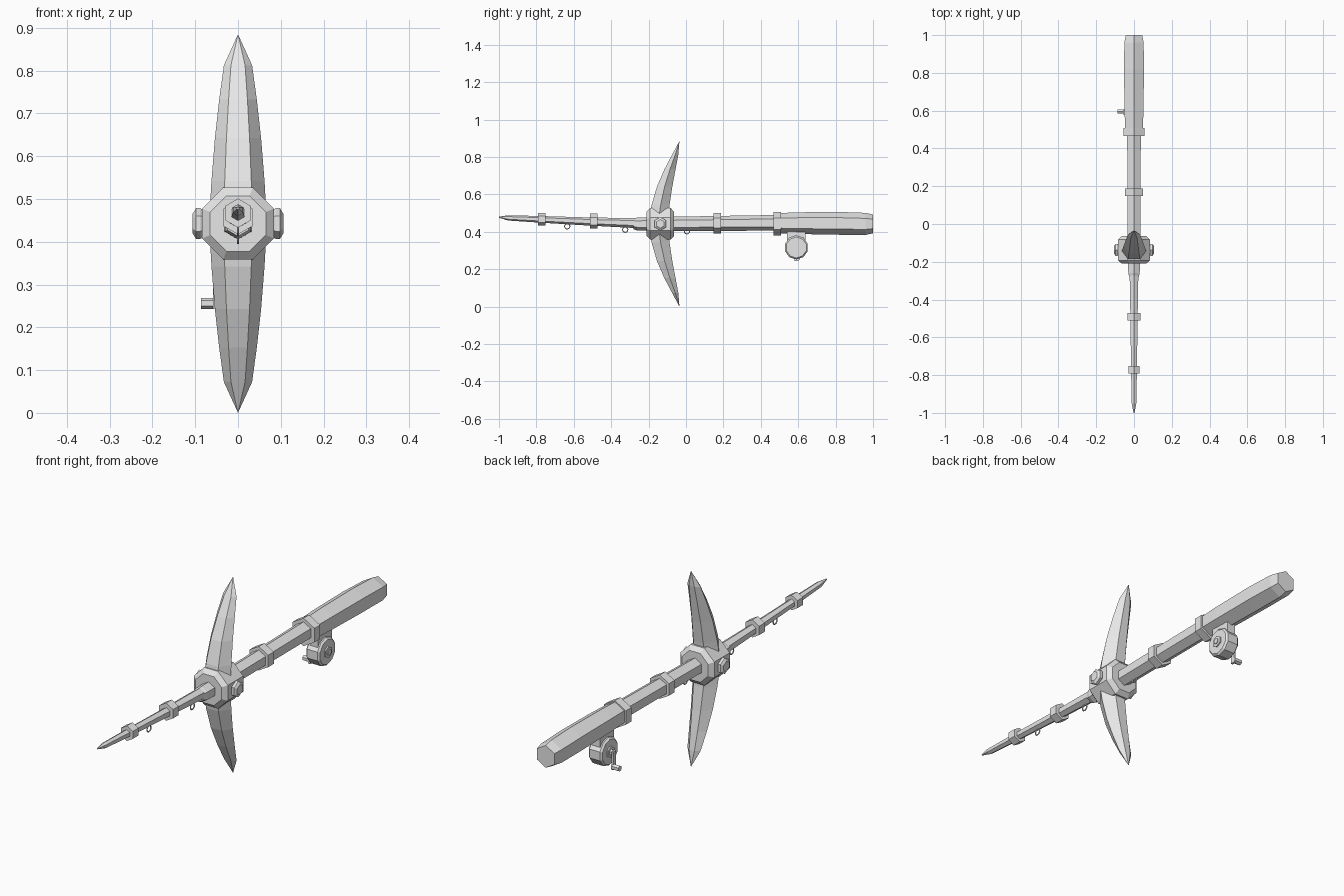
import bpy, bmesh
from math import cos, sin, pi
from mathutils import Vector

cube = bpy.data.objects.get("Cube")
if cube:
    bpy.data.objects.remove(cube, do_unlink=True)

grey = bpy.data.materials.new("plain grey")
grey.use_nodes = True
grey.diffuse_color = (0.8, 0.8, 0.8, 1)
grey.node_tree.nodes["Principled BSDF"].inputs["Base Color"].default_value = (0.8, 0.8, 0.8, 1)

MID = 0.4425          # height of the head's centre
HEAD_Y = -0.137


def loft(name, rings):
    """Skin a list of equal-length point rings and cap both ends."""
    bm = bmesh.new()
    loops = [[bm.verts.new(p) for p in ring] for ring in rings]
    n = len(loops[0])
    for a, b in zip(loops, loops[1:]):
        for i in range(n):
            j = (i + 1) % n
            bm.faces.new((a[i], a[j], b[j], b[i]))
    bm.faces.new(loops[0])
    bm.faces.new(loops[-1])
    bmesh.ops.remove_doubles(bm, verts=bm.verts, dist=0.0001)
    bmesh.ops.recalc_face_normals(bm, faces=bm.faces)
    mesh = bpy.data.meshes.new(name)
    bm.to_mesh(mesh)
    bm.free()
    mesh.materials.append(grey)
    obj = bpy.data.objects.new(name, mesh)
    bpy.context.collection.objects.link(obj)
    return obj


def bar_y(name, stations, sides=6, phase=pi / 2):
    """Faceted bar along y from (y, radius, centre height)."""
    turns = [phase + 2 * pi * i / sides for i in range(sides)]
    return loft(name, [[Vector((r * cos(t), y, z + r * sin(t))) for t in turns]
                       for y, r, z in stations])


def bar_x(name, stations, y, z, sides=6, phase=pi / 2):
    """Faceted bar along x from (x, radius)."""
    turns = [phase + 2 * pi * i / sides for i in range(sides)]
    return loft(name, [[Vector((x, y + r * cos(t), z + r * sin(t))) for t in turns]
                       for x, r in stations])


def box(name, x, y, z):
    """Box from (low, high) ranges."""
    return loft(name, [[(x[0], y[0], h), (x[1], y[0], h), (x[1], y[1], h), (x[0], y[1], h)]
                       for h in z])


# Shaft and grip
bar_y("rear_shaft", [(0.5, 0.042, 0.448), (-0.1, 0.038, 0.442), (-0.26, 0.035, 0.441),
                     (-0.28, 0.029, 0.442)])
bar_y("front_shaft", [(-0.2, 0.028, 0.444), (-0.5, 0.022, 0.454), (-0.77, 0.018, 0.466),
                      (-0.95, 0.014, 0.474), (-1.0, 0.003, 0.478)])
bar_y("grip", [(0.48, 0.053, 0.446), (0.6, 0.058, 0.446), (0.82, 0.061, 0.445),
               (0.96, 0.059, 0.442), (1.0, 0.05, 0.442)])

# Binding bands
for i, (y, r, z) in enumerate([(0.487, 0.063, 0.443), (0.168, 0.054, 0.446),
                               (-0.492, 0.040, 0.457), (-0.772, 0.034, 0.467)]):
    bar_y(f"band_{i + 1}", [(y - 0.02, r, z), (y + 0.02, r, z)])

# Octagonal head with chamfered rims
k = 1 / cos(pi / 8)
bar_y("head_block", [(HEAD_Y + d, r * k, MID) for d, r in
                     [(-0.073, 0.065), (-0.055, 0.084), (0.055, 0.084), (0.073, 0.065)]],
      sides=8, phase=pi / 8)

# Curved blades: offset from centre, front y, back y, half width
BLADE = [(0.03, -0.195, -0.095, 0.066), (0.1, -0.184, -0.088, 0.062),
         (0.2, -0.155, -0.073, 0.054), (0.29, -0.116, -0.056, 0.044),
         (0.37, -0.074, -0.041, 0.033), (0.4425, -0.035, -0.035, 0)]
for name, side in (("upper_blade", 1), ("lower_blade", -1)):
    rings = []
    for d, front, back, w in BLADE:
        z, mid = MID + side * d, (front + back) / 2
        rings.append([(-w / 2, front, z), (w / 2, front, z), (w, mid, z),
                      (w * 0.4, back, z), (-w * 0.4, back, z), (-w, mid, z)])
    loft(name, rings)

# Side bolts through the head
for name, s in (("left_bolt", 1), ("right_bolt", -1)):
    bar_x(name, [(s * 0.075, 0.026), (s * 0.088, 0.036), (s * 0.098, 0.036),
                 (s * 0.106, 0.023)], HEAD_Y, MID)

# Line guides
for i, (y, z) in enumerate([(-0.635, 0.429), (-0.325, 0.411), (0.005, 0.403)]):
    bpy.ops.mesh.primitive_torus_add(major_segments=12, minor_segments=5, major_radius=0.014,
                                     minor_radius=0.003, location=(0, y, z),
                                     rotation=(0, pi / 2, 0))
    guide = bpy.context.object
    guide.name = f"line_guide_{i + 1}"
    guide.data.materials.append(grey)

# Reel with foot, hub and crank
RY, RZ = 0.59, 0.316
bar_x("reel_drum", [(-0.034, 0.056), (-0.026, 0.064), (0.026, 0.064), (0.034, 0.056)],
      RY, RZ, sides=10)
bar_x("reel_hub", [(-0.04, 0.026), (0.04, 0.026)], RY, RZ)
bar_x("reel_axle", [(-0.05, 0.014), (0.044, 0.014)], RY, RZ)
box("reel_foot", (-0.02, 0.02), (RY - 0.05, RY + 0.05), (0.33, 0.41))
box("crank_arm", (-0.058, -0.048), (RY - 0.01, RY + 0.01), (0.243, RZ + 0.01))
bar_x("crank_knob", [(-0.087, 0.013), (-0.05, 0.013)], RY + 0.005, 0.256)
